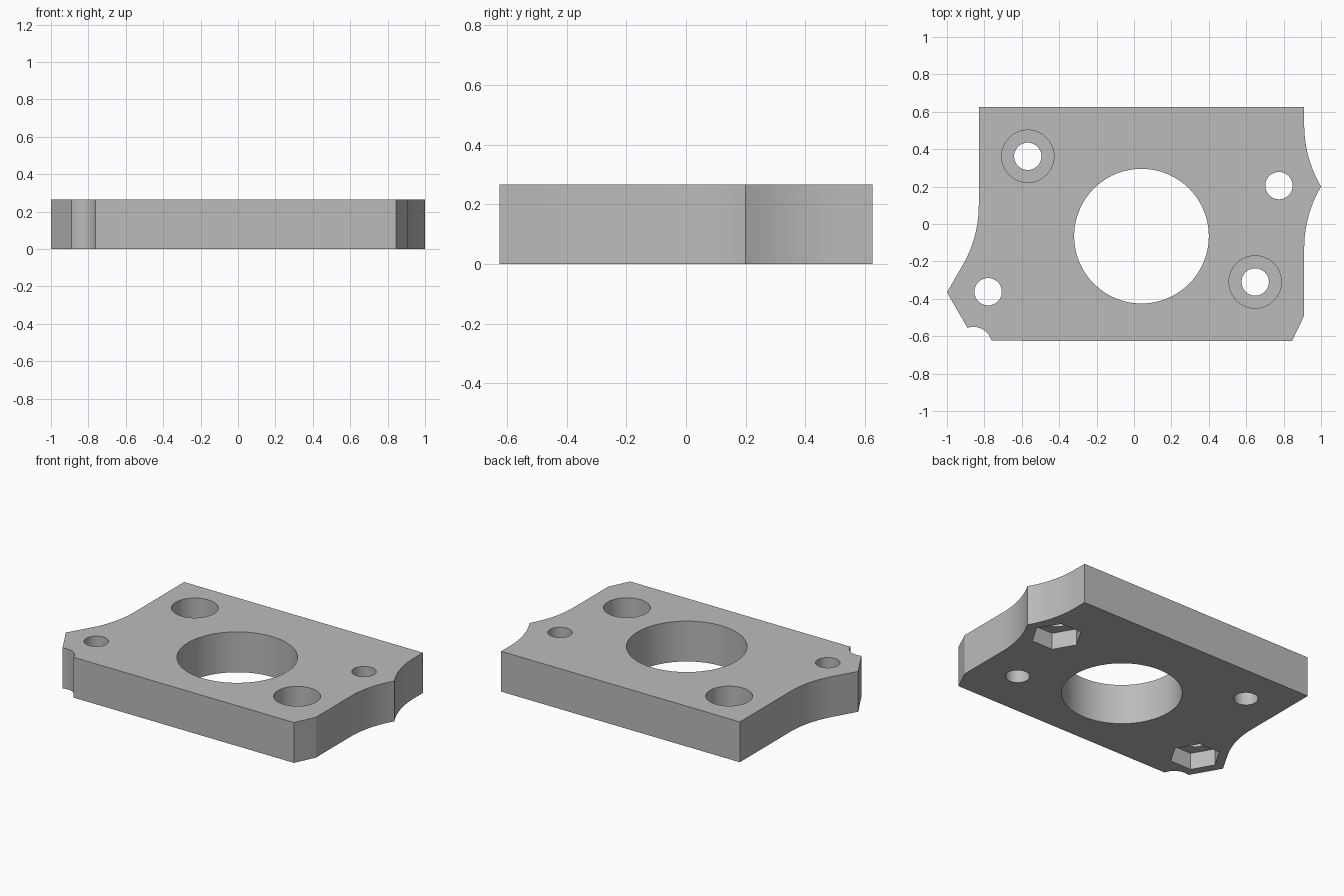
import bpy, bmesh
from math import sin, cos, radians

if "Cube" in bpy.data.objects:
    bpy.data.objects.remove(bpy.data.objects["Cube"], do_unlink=True)

THICK = 0.266

grey = bpy.data.materials.new("plain_grey")
grey.use_nodes = True
colour = (0.5, 0.5, 0.5, 1)
grey.diffuse_color = colour
grey.node_tree.nodes["Principled BSDF"].inputs["Base Color"].default_value = colour


def arc(cx, cy, r, start, end, steps=14):
    """Points along a circular arc, angles in degrees."""
    angles = [radians(start + (end - start) * i / steps) for i in range(steps + 1)]
    return [(cx + r * cos(a), cy + r * sin(a)) for a in angles]


def prism(name, points, z0, z1):
    """Extrude a flat outline between two heights."""
    bm = bmesh.new()
    face = bm.faces.new([bm.verts.new((x, y, z0)) for x, y in points])
    top = bmesh.ops.extrude_face_region(bm, geom=[face])
    moved = [v for v in top["geom"] if isinstance(v, bmesh.types.BMVert)]
    bmesh.ops.translate(bm, vec=(0, 0, z1 - z0), verts=moved)
    bmesh.ops.recalc_face_normals(bm, faces=bm.faces)
    mesh = bpy.data.meshes.new(name)
    bm.to_mesh(mesh)
    bm.free()
    mesh.materials.append(grey)
    obj = bpy.data.objects.new(name, mesh)
    bpy.context.collection.objects.link(obj)
    return obj


# Plate outline, clockwise from the back left corner
outline = [(-0.83, 0.625), (0.91, 0.625)]
outline += arc(1.56, 0.53, 0.65, 180, 210.5)            # flare into right ear
outline += arc(1.56, -0.13, 0.65, 149.5, 180)[1:]       # flare back out
outline += [(0.91, -0.49), (0.845, -0.625)]             # chamfered corner
outline += arc(-0.858, -0.65, 0.1, 15, 109)             # scalloped corner
outline += [(-1.0, -0.365)]                             # left ear tip
outline += arc(-1.47, 0.1, 0.64, -30, 0)                # flare into left side
plate = prism("mounting_plate", outline, 0, THICK)


def cut(name, x, y, r, z0, z1, sides=64):
    """Cut a round or polygonal pocket out of the plate."""
    ring = arc(x, y, r, 0, 360, sides)[:-1]
    tool = prism(name, ring, z0, z1)
    tool.hide_render = True
    mod = plate.modifiers.new(name, "BOOLEAN")
    mod.operation = "DIFFERENCE"
    mod.solver = "EXACT"
    mod.object = tool
    bpy.ops.object.modifier_apply(modifier=name)
    bpy.data.objects.remove(tool, do_unlink=True)


bpy.ops.object.select_all(action="DESELECT")
plate.select_set(True)
bpy.context.view_layer.objects.active = plate

# Central bore
cut("central_bore", 0.04, -0.065, 0.36, -0.1, 0.4, 96)

# Counterbored screw holes, open to the top
for x, y in ((-0.568, 0.362), (0.648, -0.31)):
    cut("screw_hole", x, y, 0.073, -0.1, 0.4, 48)
    cut("counterbore", x, y, 0.14, THICK - 0.16, 0.4)

# Ear holes with hexagonal nut pockets underneath
for x, y in ((0.775, 0.205), (-0.78, -0.362)):
    cut("ear_hole", x, y, 0.073, -0.1, 0.4, 48)
    cut("nut_pocket", x, y, 0.154, -0.1, 0.11, 6)

bpy.ops.object.shade_smooth_by_angle(angle=radians(25))
